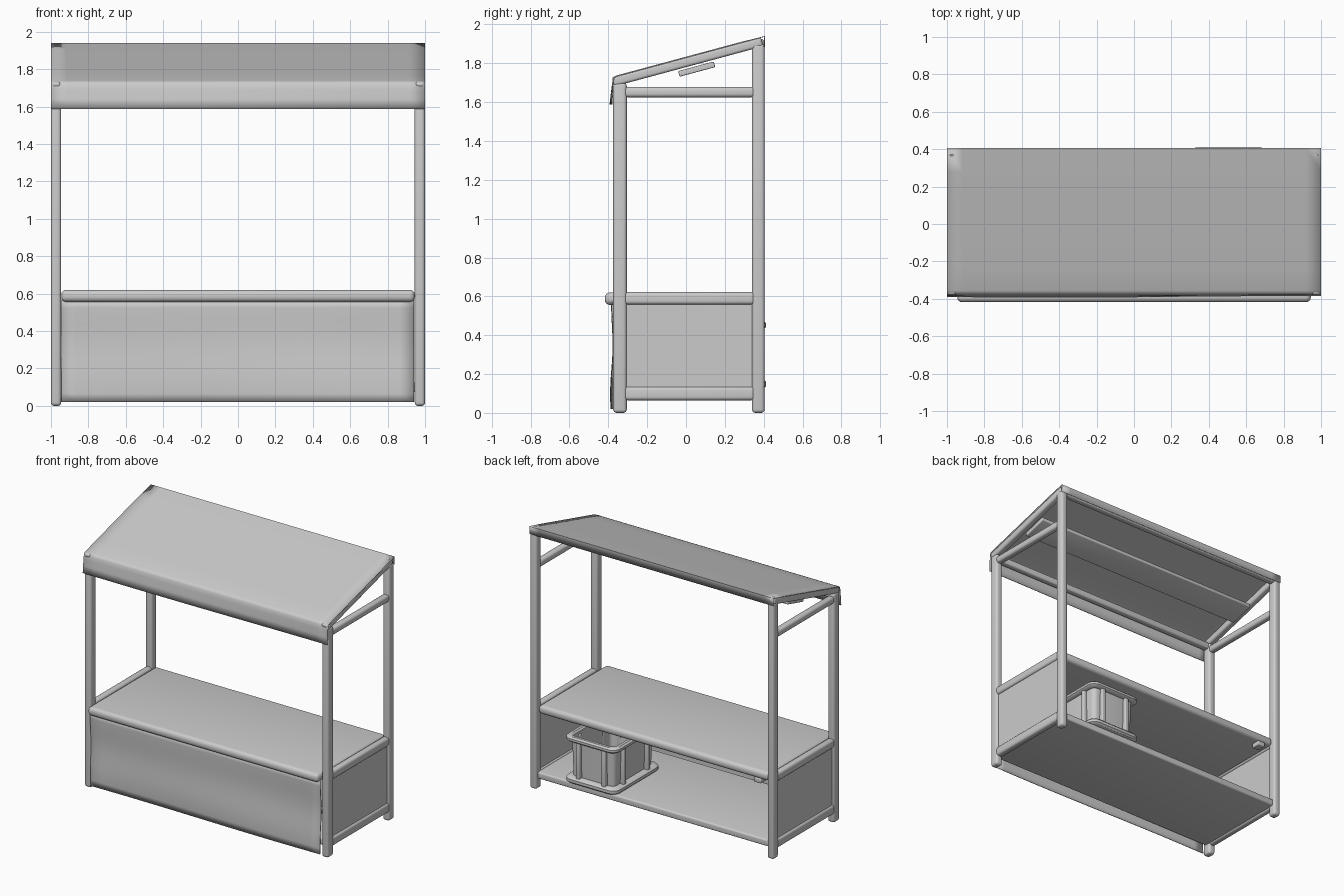
import bpy, bmesh, math
from mathutils import Matrix

if "Cube" in bpy.data.objects:
    bpy.data.objects.remove(bpy.data.objects["Cube"])

grey = bpy.data.materials.new("light_grey")
grey.diffuse_color = (0.6, 0.6, 0.6, 1)
grey.use_nodes = True
grey.node_tree.nodes["Principled BSDF"].inputs["Base Color"].default_value = grey.diffuse_color


def finish(name, bm, angle=40):
    bmesh.ops.recalc_face_normals(bm, faces=bm.faces)
    me = bpy.data.meshes.new(name)
    bm.to_mesh(me)
    bm.free()
    me.materials.append(grey)
    ob = bpy.data.objects.new(name, me)
    bpy.context.collection.objects.link(ob)
    bpy.ops.object.select_all(action='DESELECT')
    ob.select_set(True)
    bpy.context.view_layer.objects.active = ob
    bpy.ops.object.shade_smooth_by_angle(angle=math.radians(angle))
    return ob


def box(name, x, y, z, r=0.0, tilt=0.0):
    """Box from (min, max) ranges, rounded by r and tilted about x."""
    bm = bmesh.new()
    bmesh.ops.create_cube(bm, size=1)
    size = [b - a for a, b in (x, y, z)]
    mid = [(a + b) / 2 for a, b in (x, y, z)]
    bmesh.ops.scale(bm, vec=size, verts=bm.verts)
    if r:
        bmesh.ops.bevel(bm, geom=bm.edges[:], offset=r, segments=4,
                        profile=0.5, affect='EDGES')
    bm.transform(Matrix.Translation(mid) @ Matrix.Rotation(tilt, 4, 'X'))
    return finish(name, bm)


def sheet(name, x0, x1, profile, wave, nx=24):
    """Thin cloth swept along x through (y, z) points; wave moves it in y."""
    bm = bmesh.new()
    rows = []
    for i in range(nx + 1):
        x = x0 + (x1 - x0) * i / nx
        rows.append([bm.verts.new((x, y + wave(x, z), z)) for y, z in profile])
    for a, b in zip(rows, rows[1:]):
        for j in range(len(profile) - 1):
            bm.faces.new((a[j], a[j + 1], b[j + 1], b[j]))
    ob = finish(name, bm)
    mod = ob.modifiers.new("thickness", 'SOLIDIFY')
    mod.thickness = 0.006
    mod.offset = 0
    return ob


SLOPE = math.atan2(0.21, 0.78)

# Posts, rails and side panels at both ends
for side, s in (("left", -1), ("right", 1)):
    def span(a, b):
        return tuple(sorted((s * a, s * b)))
    post = span(0.945, 1.0)
    box(side + "_front_post", post, (-0.375, -0.305), (0, 1.70), 0.018)
    box(side + "_back_post", post, (0.34, 0.405), (0, 1.90), 0.018)
    for nm, z0, z1 in (("bottom", 0.065, 0.135), ("counter", 0.558, 0.622),
                       ("upper", 1.625, 1.678)):
        box(f"{side}_{nm}_rail", span(0.947, 0.998), (-0.32, 0.355), (z0, z1), 0.018)
    box(side + "_roof_beam", span(0.947, 0.998), (-0.39, 0.405),
        (1.783, 1.833), 0.014, SLOPE)
    box(side + "_panel", span(0.958, 0.985), (-0.32, 0.355), (0.12, 0.57))

# Long roof beams
box("front_roof_beam", (-0.96, 0.96), (-0.365, -0.315), (1.655, 1.705), 0.014)
box("back_roof_beam", (-0.96, 0.96), (0.35, 0.402), (1.875, 1.925), 0.014)

# Counter and bottom shelf
box("counter", (-0.945, 0.945), (-0.418, 0.385), (0.556, 0.62), 0.026)
box("bottom_shelf", (-0.955, 0.955), (-0.355, 0.385), (0.075, 0.125), 0.012)

# Cloth roof with rounded front fold, hanging valance and short back flap
roof = [(0.403, 1.885), (0.405, 1.938)]
roof += [(0.405 - 0.76 * t / 6, 1.940 - 0.205 * t / 6) for t in range(1, 7)]
roof += [(-0.368, 1.729), (-0.374, 1.718), (-0.378, 1.69), (-0.382, 1.64), (-0.386, 1.587)]
sheet("roof_cloth", -1.0, 1.0, roof,
      lambda x, z: -0.005 * math.sin(2.2 * x + 2.5) * max(0, (1.70 - z) / 0.12))

# Cloth front hanging below the counter
front = [(-0.377 - 0.005 * math.sin(z * 14), z) for z in
         [0.57 - 0.55 * i / 12 for i in range(13)]]
sheet("front_cloth", -0.945, 0.942, front,
      lambda x, z: -0.007 * math.sin(2.6 * x + 4 * z) * (0.57 - z) / 0.55)

# Tilted board hung under the roof
box("under_roof_board", (-0.94, 0.96), (-0.04, 0.15), (1.755, 1.785), 0.006, SLOPE)

# Small catch under the counter
box("counter_catch", (-0.88, -0.82), (0.31, 0.38), (0.525, 0.558), 0.006)


def ring(bm, inset, z, cx=0.505, cy=0.141, hx=0.215, hy=0.272, r=0.06):
    """Rounded rectangle outline of the crate at height z."""
    hx, hy, r = hx - inset, hy - inset, max(r - inset * 0.6, 0.02)
    vs = []
    for k, (sx, sy) in enumerate(((1, 1), (-1, 1), (-1, -1), (1, -1))):
        for i in range(6):
            a = math.pi / 2 * (k + i / 5)
            vs.append(bm.verts.new((cx + sx * (hx - r) + r * math.cos(a),
                                    cy + sy * (hy - r) + r * math.sin(a), z)))
    return vs


# Open crate with rounded base and rim
bm = bmesh.new()
crate = [(0.012, 0.126), (0.0, 0.137), (0.0, 0.158), (0.012, 0.17), (0.042, 0.172),
         (0.034, 0.43), (0.012, 0.432), (0.0, 0.443), (0.0, 0.46), (0.012, 0.471),
         (0.032, 0.471), (0.044, 0.46), (0.054, 0.15)]
loops = [ring(bm, *c) for c in crate]
for a, b in zip(loops, loops[1:]):
    for i in range(len(a)):
        j = (i + 1) % len(a)
        bm.faces.new((a[i], a[j], b[j], b[i]))
bm.faces.new(loops[0][::-1])
bm.faces.new(loops[-1])
finish("crate", bm)

# Upright ribs on the crate walls
for s in (-1, 1):
    for t in (-1, 1):
        cx, cy = 0.505 + t * 0.105, 0.141 + s * 0.24
        box("crate_rib", (cx - 0.016, cx + 0.016), (cy - 0.02, cy + 0.02), (0.16, 0.44), 0.008)
        cx, cy = 0.505 + s * 0.183, 0.141 + t * 0.14
        box("crate_rib", (cx - 0.02, cx + 0.02), (cy - 0.016, cy + 0.016), (0.16, 0.44), 0.008)
